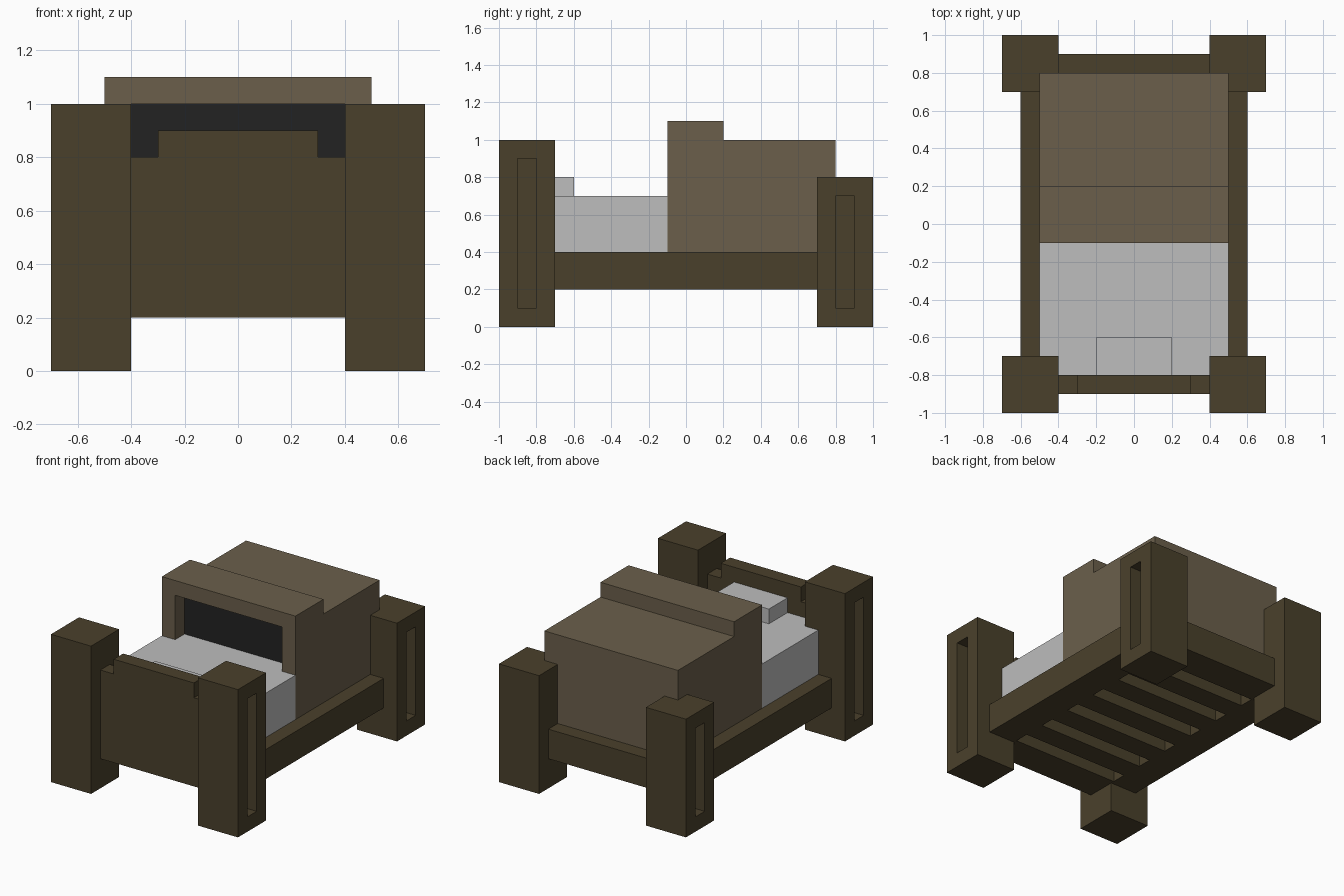
import bpy, bmesh
from mathutils import Vector

if "Cube" in bpy.data.objects:
    bpy.data.objects.remove(bpy.data.objects["Cube"])


def material(name, hex_rgb):
    lin = [((c / 255 + 0.055) / 1.055) ** 2.4 for c in bytes.fromhex(hex_rgb)]
    m = bpy.data.materials.new(name)
    m.diffuse_color = (*lin, 1)
    m.use_nodes = True
    m.node_tree.nodes["Principled BSDF"].inputs["Base Color"].default_value = m.diffuse_color
    return m


WOOD = material("dark_wood", "4a402b")
CLOTH = material("brown_blanket", "6b5f4b")
LINEN = material("pale_linen", "bdbdbd")
SHADE = material("dark_lining", "222222")


def prism(profile, to_3d, lo, hi):
    """Extrude a 2D profile; to_3d(a, b, depth) places each point."""
    bm = bmesh.new()
    face = bm.faces.new([bm.verts.new(to_3d(a, b, lo)) for a, b in profile])
    ext = bmesh.ops.extrude_face_region(bm, geom=[face], use_keep_orig=True)
    move = Vector(to_3d(0, 0, hi)) - Vector(to_3d(0, 0, lo))
    verts = [g for g in ext["geom"] if isinstance(g, bmesh.types.BMVert)]
    bmesh.ops.translate(bm, verts=verts, vec=move)
    bmesh.ops.recalc_face_normals(bm, faces=bm.faces)
    return bm


def box(x0, x1, y0, y1, z0, z1):
    return prism([(x0, y0), (x1, y0), (x1, y1), (x0, y1)],
                 lambda a, b, d: (a, b, d), z0, z1)


def facing(bm, direction):
    """Outermost face pointing in a direction."""
    d = Vector(direction)
    bm.normal_update()
    return max((f for f in bm.faces if f.normal.dot(d) > 0.9),
               key=lambda f: f.calc_center_median().dot(d))


def recess(bm, direction, size=0.1):
    """Inset a face by an even margin, then sink it straight in."""
    face = facing(bm, direction)
    bmesh.ops.inset_region(bm, faces=[face], thickness=size, use_even_offset=True)
    sink(bm, face, Vector(direction) * -size)
    

def sink(bm, face, vec):
    ext = bmesh.ops.extrude_face_region(bm, geom=[face])["geom"]
    bmesh.ops.translate(bm, vec=vec,
                        verts=[g for g in ext if isinstance(g, bmesh.types.BMVert)])
    if face.is_valid:
        bm.faces.remove(face)
    for f in ext:
        if isinstance(f, bmesh.types.BMFace):
            f.material_index = 1


def finish(name, bm, *mats):
    bmesh.ops.recalc_face_normals(bm, faces=bm.faces)
    me = bpy.data.meshes.new(name)
    bm.to_mesh(me)
    bm.free()
    for m in mats:
        me.materials.append(m)
    ob = bpy.data.objects.new(name, me)
    bpy.context.collection.objects.link(ob)


# Corner posts with a slot sunk into each outer side
for end, y0, height in (("front", -1.0, 1.0), ("back", 0.7, 0.8)):
    for side, s in (("left", -1), ("right", 1)):
        x0, x1 = sorted((0.4 * s, 0.7 * s))
        bm = box(x0, x1, y0, y0 + 0.3, 0, height)
        recess(bm, (s, 0, 0))
        finish(f"{end}_{side}_post", bm, WOOD, WOOD)

# Bed frame with crosswise grooves underneath
bm = box(-0.6, 0.6, -0.9, 0.9, 0.2, 0.4)
GROOVES = [-0.625 + 0.25 * i for i in range(6)]
cuts = [((x, 0, 0), (1, 0, 0)) for x in (-0.4, 0.4)]
cuts += [((0, y + o, 0), (0, 1, 0)) for y in GROOVES for o in (-0.05, 0.05)]
for co, no in cuts:
    low = [f for f in bm.faces if all(v.co.z < 0.21 for v in f.verts)]
    geom = low + list({e for f in low for e in f.edges}) + list({v for f in low for v in f.verts})
    bmesh.ops.bisect_plane(bm, geom=geom, plane_co=co, plane_no=no)
for f in [f for f in bm.faces if all(v.co.z < 0.21 for v in f.verts)]:
    c = f.calc_center_median()
    if abs(c.x) < 0.1 and any(abs(c.y - y) < 0.02 for y in GROOVES):
        sink(bm, f, Vector((0, 0, 0.1)))
finish("bed_frame", bm, WOOD, WOOD)

# Headboard with notched top corners
finish("headboard", prism(
    [(-0.4, 0.4), (0.4, 0.4), (0.4, 0.8), (0.3, 0.8),
     (0.3, 0.9), (-0.3, 0.9), (-0.3, 0.8), (-0.4, 0.8)],
    lambda a, b, d: (a, d, b), -0.9, -0.8), WOOD)

# Mattress and pillow
finish("mattress", box(-0.5, 0.5, -0.8, -0.1, 0.4, 0.7), LINEN)
finish("mattress_under_blanket", box(-0.4, 0.4, -0.1, 0.0, 0.5, 0.7), LINEN)
finish("pillow", box(-0.2, 0.2, -0.8, -0.6, 0.7, 0.8), LINEN)

# Stepped blanket with a dark opening at its front
bm = prism([(-0.1, 0.4), (0.8, 0.4), (0.8, 1.0), (0.2, 1.0), (0.2, 1.1), (-0.1, 1.1)],
           lambda a, b, d: (d, a, b), -0.5, 0.5)
recess(bm, (0, -1, 0))
finish("blanket", bm, CLOTH, SHADE)
